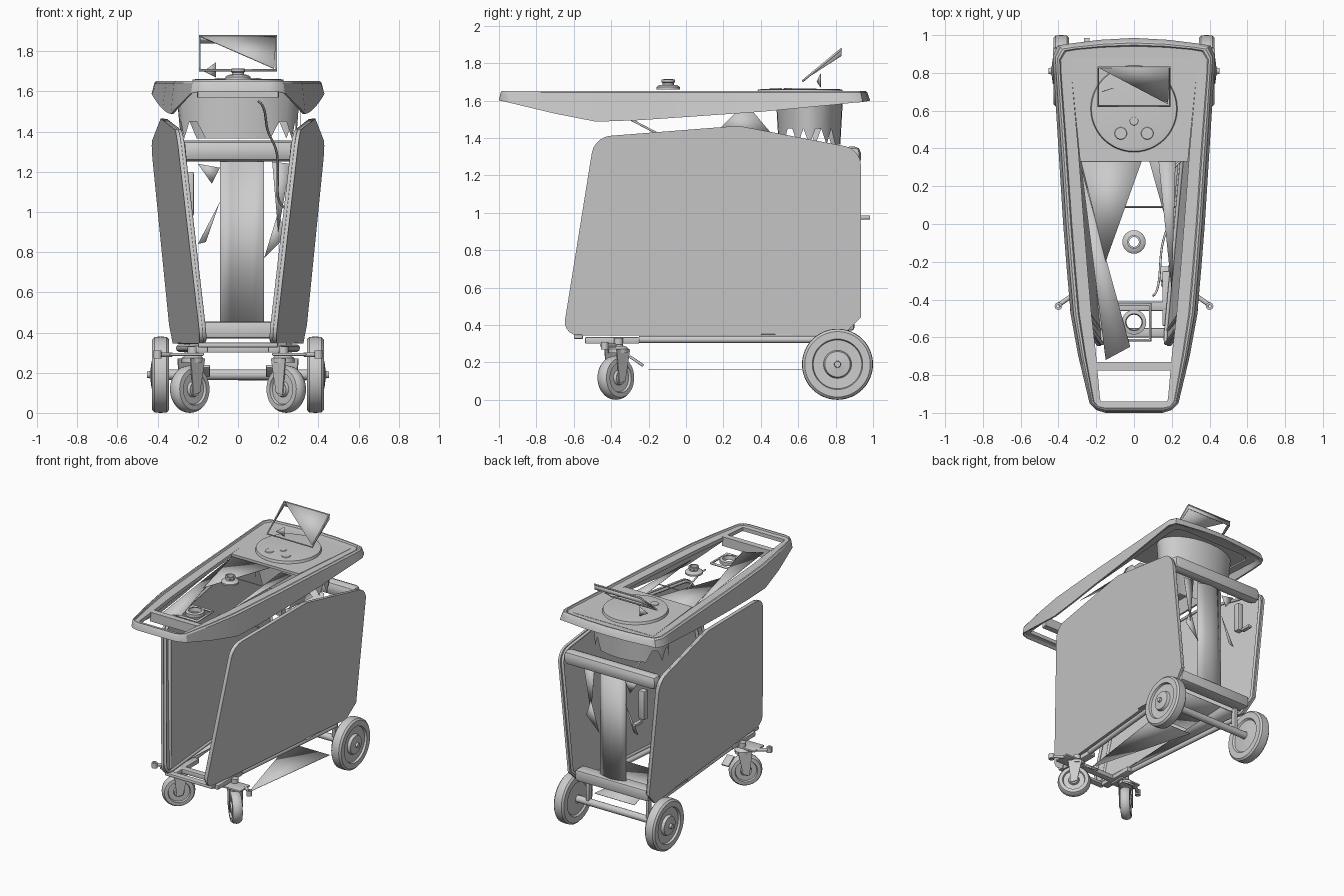
import bpy, bmesh, math
from mathutils import Matrix, Vector
C = bpy.context

def finish(name, bm, smooth=35, mirror=False):
    bmesh.ops.remove_doubles(bm, verts=bm.verts, dist=1e-5)
    bmesh.ops.recalc_face_normals(bm, faces=bm.faces)
    me = bpy.data.meshes.new(name)
    bm.to_mesh(me); bm.free()
    ob = bpy.data.objects.new(name, me)
    C.collection.objects.link(ob)
    if mirror:
        ob.modifiers.new("mirror", 'MIRROR')
    C.view_layer.objects.active = ob
    ob.select_set(True)
    bpy.ops.object.shade_smooth_by_angle(angle=math.radians(smooth))
    ob.select_set(False)
    return ob

def box(name, lo, hi, bevel=0.006, mirror=False, rot=None):
    bm = bmesh.new()
    lo, hi = Vector(lo), Vector(hi)
    bmesh.ops.create_cube(bm, size=1, matrix=Matrix.Diagonal((*(hi - lo), 1)))
    if bevel:
        bmesh.ops.bevel(bm, geom=bm.edges[:], offset=bevel, segments=2, affect='EDGES', profile=0.5)
    m = Matrix.Translation((lo + hi) / 2)
    if rot:
        m = m @ rot
    bm.transform(m)
    return finish(name, bm, mirror=mirror)

def lathe(name, prof, mat, seg=36, mirror=False):
    # profile of (radius, height) revolved about local z
    bm = bmesh.new()
    rings = [[bm.verts.new((r * math.cos(2 * math.pi * i / seg), r * math.sin(2 * math.pi * i / seg), h))
              for i in range(seg)] for r, h in prof]
    for a, b in zip(rings, rings[1:]):
        for i in range(seg):
            j = (i + 1) % seg
            bm.faces.new((a[i], a[j], b[j], b[i]))
    bmesh.ops.transform(bm, matrix=mat, verts=bm.verts)
    return finish(name, bm, mirror=mirror)

def tube(name, pts, r, mirror=False, cyclic=False, order=0):
    cu = bpy.data.curves.new(name, 'CURVE')
    cu.dimensions = '3D'; cu.bevel_depth = r; cu.bevel_resolution = 3
    cu.use_fill_caps = True
    sp = cu.splines.new('NURBS' if order else 'POLY'); sp.points.add(len(pts) - 1)
    for p, q in zip(sp.points, pts):
        p.co = (*q, 1)
    if order:
        sp.order_u = order; sp.use_endpoint_u = True
    sp.use_cyclic_u = cyclic
    ob = bpy.data.objects.new(name, cu)
    C.collection.objects.link(ob)
    if mirror:
        ob.modifiers.new("mirror", 'MIRROR')
    return ob

def sheet(name, polys, thick=0.003):
    bm = bmesh.new()
    for p in polys:
        bm.faces.new([bm.verts.new(v) for v in p])
    ob = finish(name, bm)
    s = ob.modifiers.new("thickness", 'SOLIDIFY'); s.thickness = thick; s.offset = 0
    return ob

def T(x, y, z): return Matrix.Translation((x, y, z))
RX = Matrix.Rotation(math.pi / 2, 4, 'Y')

# Side panels: leaning, tapering plates with rounded corners
def side_x(y, z): return 0.2475 + 0.093 * y + 0.1 * (z - 0.35)
outline = [(-0.66, 0.345), (0.84, 0.345), (0.935, 0.44), (0.935, 1.34), (0.28, 1.465), (-0.49, 1.405)]
bm = bmesh.new()
f = bm.faces.new([bm.verts.new((side_x(y, z), y, z)) for y, z in outline])
vs = [v for v in bm.verts if v.co.y < 0 or v.co.z > 1.3 and v.co.y > 0.5]
bmesh.ops.bevel(bm, geom=vs, offset=0.085, segments=5, affect='VERTICES', profile=0.5)
mid = Vector((side_x(0.15, 0.9), 0.15, 0.9))
edge_pts = [mid + (v.co - mid) * 0.98 - Vector((0.026, 0, 0)) for v in bm.faces[:][0].verts]
r = bmesh.ops.extrude_face_region(bm, geom=bm.faces[:])
bmesh.ops.translate(bm, vec=(-0.018, 0, 0), verts=[v for v in r['geom'] if isinstance(v, bmesh.types.BMVert)])
finish("side_panel", bm, mirror=True)
tube("panel_rim", edge_pts, 0.010, True, True)

# Tray frame: outer x, outer y, skirt bottom z, inner x, inner y (half, front to back)
st = [(0, -1.0, 1.60, 0, -0.94), (0.15, -1.0, 1.60, 0.15, -0.94), (0.20, -0.985, 1.598, 0.175, -0.94),
      (0.235, -0.95, 1.59, 0.18, -0.925), (0.295, -0.70, 1.53, 0.20, -0.70), (0.335, -0.48, 1.487, 0.225, -0.48),
      (0.355, -0.25, 1.495, 0.245, -0.25), (0.375, 0, 1.512, 0.265, 0), (0.40, 0.4, 1.54, 0.295, 0.4),
      (0.425, 0.8, 1.578, 0.33, 0.78), (0.43, 0.89, 1.588, 0.33, 0.84), (0.405, 0.945, 1.592, 0.30, 0.87),
      (0.34, 0.955, 1.595, 0.25, 0.88), (0.18, 0.975, 1.597, 0.15, 0.88), (0, 0.985, 1.6, 0, 0.88)]
full = st + [(-a, b, c, -d, e) for a, b, c, d, e in st[-2:0:-1]]
bm = bmesh.new()
def ring(fn): return [bm.verts.new(fn(*s)) for s in full]
def lerp(k, z): return lambda xo, yo, zb, xi, yi: (xo + (xi - xo) * k, yo + (yi - yo) * k, z if z else zb)
loops = [ring(lerp(1, 1.638)), ring(lerp(0.42, 1.64)), ring(lerp(0.36, 1.652)), ring(lerp(0.25, 1.652)),
         ring(lerp(0.14, 1.642)), ring(lerp(0, 0)), ring(lerp(0.12, 0)), ring(lerp(0.4, 1.61)), ring(lerp(1, 1.61))]
for a, b in zip(loops, loops[1:] + loops[:1]):
    for i in range(len(full)):
        j = (i + 1) % len(full)
        bm.faces.new((a[i], a[j], b[j], b[i]))
finish("tray_frame", bm, 30)

# Rear deck and front crossbar of the tray
for name, depth, ps in (("rear_deck", 0.02, [(0.285, 0.33), (0.34, 0.88), (-0.34, 0.88), (-0.285, 0.33)]),
                        ("handle_crossbar", 0.07, [(0.2, -0.775), (0.205, -0.73), (-0.205, -0.73), (-0.2, -0.775)])):
    bm = bmesh.new()
    bm.faces.new([bm.verts.new((x, y, 1.64)) for x, y in ps])
    r = bmesh.ops.extrude_face_region(bm, geom=bm.faces[:])
    bmesh.ops.translate(bm, vec=(0, 0, -depth), verts=[v for v in r['geom'] if isinstance(v, bmesh.types.BMVert)])
    finish(name, bm)
sheet("tray_liner", [[(-0.28, 0.3, 1.615), (-0.15, -0.72, 1.615), (-0.02, -0.65, 1.615)],
                     [(-0.28, 0.33, 1.62), (0.04, 0.33, 1.62), (-0.15, -0.2, 1.62)],
                     [(0.13, 0.33, 1.61), (0.22, 0.33, 1.61), (0.2, -0.36, 1.61)]])
tube("liner_rod", [(-0.23, 0.09, 1.6), (0.22, 0.09, 1.6)], 0.004)

# Round lid, its buttons, knob and cup ring
lathe("lid", [(0, 1.664), (0.2, 1.662), (0.225, 1.659), (0.23, 1.64)], T(0, 0.61, 0), 48)
for x, y, rad in ((-0.07, 0.48, 0.034), (0.07, 0.48, 0.034), (0, 0.545, 0.024)):
    lathe("lid_button", [(0, 1.667), (rad * 0.9, 1.667), (rad, 1.66)], T(x, y, 0), 24)
lathe("knob", [(0.03, 1.66), (0.062, 1.66), (0.062, 1.672), (0.05, 1.682), (0.03, 1.684), (0.03, 1.694),
               (0.036, 1.698), (0.036, 1.712), (0.026, 1.714), (0.026, 1.66), (0.03, 1.66)], T(0, -0.095, 0))
lathe("cup_ring", [(0.04, 1.58), (0.065, 1.58), (0.065, 1.605), (0.045, 1.61), (0.04, 1.58)], T(0, -0.52, 0))
tube("cup_bracket", [(s * 0.085, -0.52 + t * 0.095, 1.585) for s, t in ((1, 1), (-1, 1), (-1, -1), (1, -1))], 0.009, cyclic=True)

# Drum hanging below the rear deck, with a ragged lower edge
bm = bmesh.new()
N = 32
top, bot = [], []
for i in range(N):
    a = 2 * math.pi * i / N
    x, y = math.cos(a), math.sin(a)
    top.append(bm.verts.new((0.31 * x, 0.66 + 0.18 * y, 1.625)))
    bot.append(bm.verts.new((0.29 * x, 0.66 + 0.165 * y, 1.365 if abs(x) < 0.6 or i % 3 == 0 else 1.45)))
for i in range(N):
    bm.faces.new((top[i], top[i - 1], bot[i - 1], bot[i]))
finish("drum", bm)

# Screen: thin tilted frame with half of its face, wedge-shaped from the side
def scr(x, t, d=0): return (x, 0.625 + 0.205 * t - d * 0.6, 1.705 + 0.17 * t + d * 0.75)
tube("screen_frame", [scr(-0.19, 0), scr(0.19, 0), scr(0.19, 1), scr(-0.19, 1)], 0.006, cyclic=True)
sheet("screen_face", [[scr(-0.19, 1), scr(0.19, 1), scr(0.18, 0.05)]], 0.006)
sheet("screen_edge", [[scr(-0.19, 1), scr(0.19, 1), scr(0.19, 0.92, -0.03), scr(-0.19, 0.92, -0.03)],
                      [scr(-0.19, 0), scr(-0.19, 1), scr(-0.19, 0.92, -0.03)],
                      [scr(0.19, 0), scr(0.19, 1), scr(0.19, 0.92, -0.03)]])
sheet("screen_stand", [[(-0.17, 0.7, 1.7), (-0.11, 0.72, 1.745), (-0.11, 0.72, 1.67)]])

# Rear structure: top roll, bottom bar, curved back strip, hook
box("rear_top_bar", (-0.39, 0.84, 1.25), (0.39, 0.935, 1.355), 0.035)
box("rear_bottom_bar", (-0.31, 0.80, 0.37), (0.31, 0.90, 0.455), 0.015)
back = [(-0.09 + 0.055 * i, 0.85 + 0.03 * math.sin(math.pi * i / 4)) for i in range(5)]
sheet("back_strip", [[(a[0], a[1], 0.455), (b[0], b[1], 0.455), (b[0], b[1], 1.25), (a[0], a[1], 1.25)]
                     for a, b in zip(back, back[1:])])
box("rear_hook", (-0.265, 0.9, 0.965), (-0.235, 0.985, 0.985), 0.003)
box("control_box", (-0.27, 0.84, 0.98), (-0.22, 0.89, 1.2), 0.008)
sheet("inner_shards", [[(-0.2, 0.86, 1.24), (-0.09, 0.86, 1.22), (-0.13, 0.86, 1.14)],
                       [(-0.2, 0.86, 0.84), (-0.09, 0.86, 1.05), (-0.16, 0.86, 0.85)],
                       [(0.17, 0.86, 1.25), (0.26, 0.86, 1.24), (0.2, 0.86, 0.9)],
                       [(0.13, 0.86, 0.77), (0.2, 0.86, 1.0), (0.24, 0.86, 0.88)],
                       [(0.31, 0.17, 1.44), (0.31, 0.46, 1.42), (0.31, 0.35, 1.55), (0.31, 0.28, 1.55)]])

# Cable hanging inside
tube("cable", [(0.1, -0.38, 1.55), (0.14, -0.36, 1.53), (0.13, -0.1, 1.40), (0.20, 0, 1.33), (0.2, 0.2, 1.15),
               (0.19, 0.3, 1.02), (0.27, 0.35, 1.01)], 0.006, order=4)

# Chassis rails, cross members, axle, floor pieces
tube("base_rail", [(0.2, -0.25, 0.322), (0.29, 0.76, 0.322)], 0.019, True)
tube("front_upright", [(0.185, -0.56, 0.37), (0.275, -0.43, 1.34)], 0.012, True)
box("front_cross_bar", (-0.2, -0.6, 0.325), (0.2, -0.55, 0.35), 0.008)
box("caster_cross_bar", (-0.2, -0.46, 0.30), (0.2, -0.41, 0.335), 0.006)
box("caster_mount", (0.15, -0.54, 0.30), (0.21, -0.25, 0.335), 0.006, True)
box("axle_bracket", (0.24, 0.79, 0.19), (0.265, 0.83, 0.37), 0.004, True)
lathe("axle", [(0, -0.4), (0.026, -0.4), (0.026, 0.4), (0, 0.4)], T(0, 0.81, 0.19) @ RX, 20)
sheet("floor_shards", [[(0.23, -0.2, 0.16), (0.34, 0.62, 0.16), (0.0, 0.62, 0.16)],
                       [(-0.19, -0.4, 0.345), (-0.3, 0.8, 0.345), (-0.13, 0.8, 0.345)],
                       [(-0.3, 0.4, 0.35), (0.3, 0.4, 0.35), (0.3, 0.8, 0.35), (-0.3, 0.8, 0.35)]])

# Big rear wheels
lathe("rear_wheel", [(0.03, -0.04), (0.12, -0.03), (0.13, -0.042), (0.175, -0.042), (0.188, -0.03), (0.19, 0),
                     (0.188, 0.03), (0.175, 0.042), (0.135, 0.042), (0.13, 0.026), (0.075, 0.024), (0.068, 0.045),
                     (0.03, 0.05), (0.018, 0.052), (0.016, 0.068), (0, 0.068)], T(0.385, 0.81, 0.19) @ RX, 48, True)

# Swivelled front casters: wheel, fork, plate, outrigger, brake pedal
M = T(0.24, -0.375, 0) @ Matrix.Rotation(math.radians(45), 4, 'Z')
lathe("caster_wheel", [(0, -0.038), (0.035, -0.038), (0.04, -0.022), (0.075, -0.022), (0.08, -0.036), (0.105, -0.034),
                       (0.115, -0.018), (0.118, 0), (0.115, 0.018), (0.105, 0.034), (0.08, 0.036), (0.075, 0.022),
                       (0.04, 0.022), (0.035, 0.038), (0, 0.038)], M @ T(0, 0, 0.118) @ RX, 36, True)
bm = bmesh.new()
for s in (-1, 1):
    ps = [(-0.02, 0.09), (0.025, 0.1), (0.06, 0.27), (-0.04, 0.27)]
    a = [bm.verts.new((s * 0.042, y, z)) for y, z in ps]
    b = [bm.verts.new((s * 0.048, y, z)) for y, z in ps]
    bm.faces.new(a); bm.faces.new(b)
    for i in range(4):
        bm.faces.new((a[i - 1], a[i], b[i], b[i - 1]))
bm.transform(M)
finish("caster_fork", bm, mirror=True)
lathe("caster_swivel", [(0, 0.25), (0.055, 0.25), (0.055, 0.272), (0.04, 0.285), (0.025, 0.29), (0.025, 0.33),
                        (0, 0.33)], M @ T(0, 0.02, 0), 24, True)
box("caster_plate", (0.17, -0.46, 0.284), (0.34, -0.34, 0.298), 0.004, True)
tube("caster_outrigger", [(0.33, -0.38, 0.29), (0.4, -0.43, 0.29)], 0.012, True)
lathe("outrigger_eye", [(0.008, 0.27), (0.02, 0.27), (0.02, 0.31), (0.008, 0.31), (0.008, 0.27)], T(0.4, -0.435, 0), 16, True)
box("brake_pedal", (0.14, -0.31, 0.2), (0.2, -0.22, 0.215), 0.004, True, Matrix.Rotation(-0.6, 4, 'X'))
